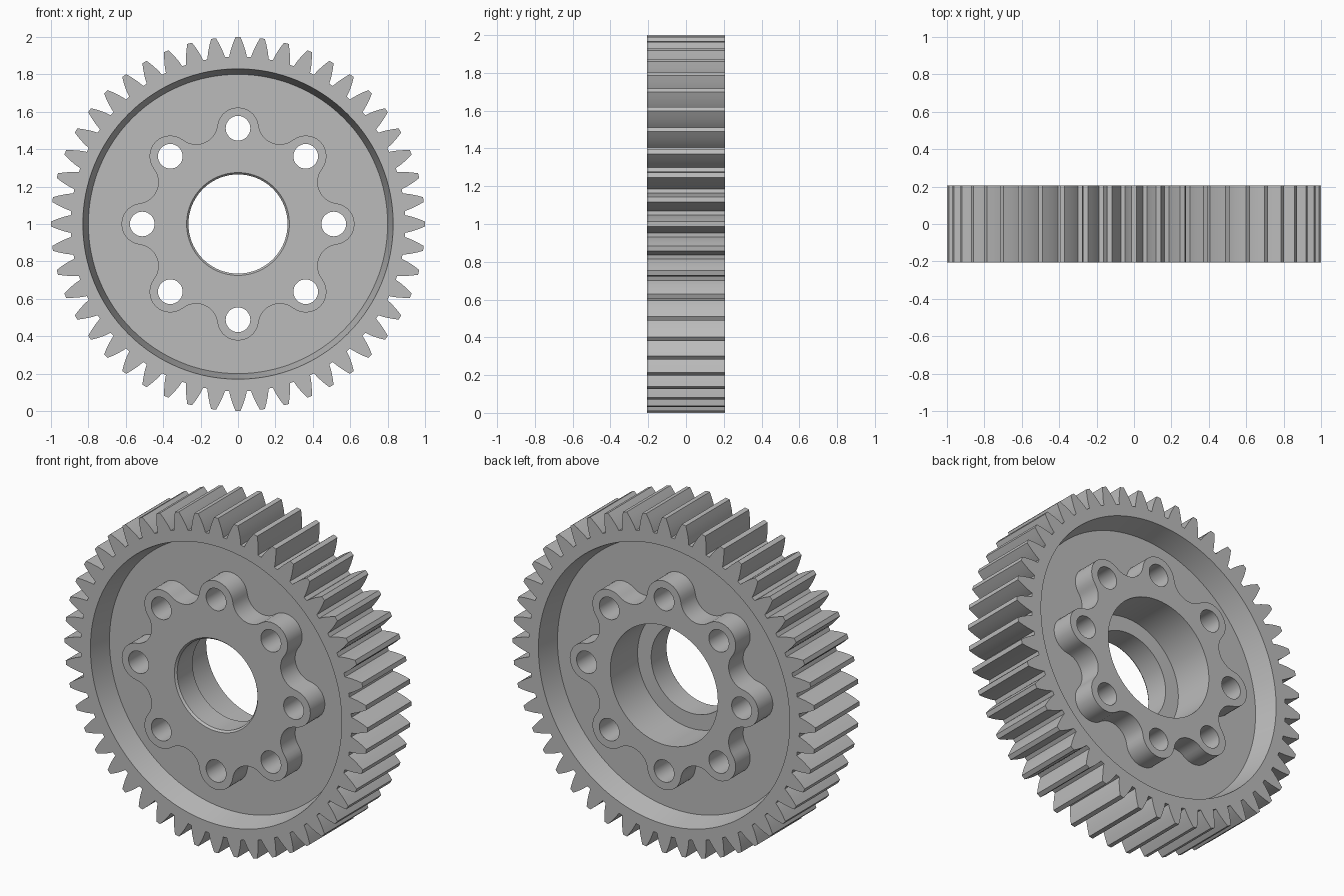
import bpy
import bmesh
from math import sin, cos, pi, tau, atan2, sqrt

if "Cube" in bpy.data.objects:
    bpy.data.objects.remove(bpy.data.objects["Cube"])

FACE = 0.207      # half thickness of rim and hub
WEB = 0.07        # half thickness of the web
TEETH = 48
LOBES = 8
BOLT_R = 0.512    # radius of the bolt circle

bm = bmesh.new()


def circle(r, n=96, cx=0.0, cz=0.0):
    return [(cx + r * cos(tau * i / n), cz + r * sin(tau * i / n)) for i in range(n)]


def ring(points, y):
    """Closed loop of vertices in the plane y, centred on the axle."""
    return [bm.verts.new((x, y, z + 1)) for x, z in points]


def wall(a, b):
    """Band of quads between two matching loops."""
    n = len(a)
    for i in range(n):
        j = (i + 1) % n
        bm.faces.new((a[i], a[j], b[j], b[i]))


def cap(*loops):
    """Flat face filling the space between an outer loop and its holes."""
    edges = []
    for loop in loops:
        for i, v in enumerate(loop):
            w = loop[(i + 1) % len(loop)]
            edges.append(bm.edges.get((v, w)) or bm.edges.new((v, w)))
    bmesh.ops.triangle_fill(bm, edges=edges, use_beauty=True, normal=(0, 1, 0))


def tooth_outline():
    # radius and half width from root to tip
    flank = [(0.895, 0.047), (0.915, 0.043), (0.94, 0.036), (0.97, 0.0255), (1.0, 0.013)]
    side = [(r, -w) for r, w in flank] + [(r, w) for r, w in reversed(flank)]
    points = []
    for k in range(TEETH):
        a = tau * k / TEETH
        for r, w in side:
            t = a + w / r
            points.append((r * cos(t), r * sin(t)))
    return points


def lobe_outline(lobe_r=0.111, fillet_r=0.115, steps=14):
    half = pi / LOBES
    fillet_c = BOLT_R * cos(half) + sqrt((lobe_r + fillet_r) ** 2 - (BOLT_R * sin(half)) ** 2)
    fx, fz = fillet_c * cos(half), fillet_c * sin(half)
    touch = atan2(fz, fx - BOLT_R)
    sweep = touch + pi - (half + pi)
    local = []
    for i in range(steps + 1):          # convex lobe
        t = -touch + 2 * touch * i / steps
        local.append((BOLT_R + lobe_r * cos(t), lobe_r * sin(t)))
    for i in range(1, steps):           # concave fillet to the next lobe
        t = half + pi + sweep * (1 - 2 * i / steps)
        local.append((fx + fillet_r * cos(t), fz + fillet_r * sin(t)))
    points = []
    for k in range(LOBES):
        c, s = cos(tau * k / LOBES), sin(tau * k / LOBES)
        points += [(x * c - z * s, x * s + z * c) for x, z in local]
    return points


teeth, lobes = tooth_outline(), lobe_outline()
bolts = [circle(0.066, 32, BOLT_R * cos(tau * k / LOBES), BOLT_R * sin(tau * k / LOBES))
         for k in range(LOBES)]

# Stepped bore: chamfered mouth in front, wide bearing seat behind
bore = [ring(circle(r), y) for r, y in
        [(0.275, -FACE), (0.265, -FACE + 0.012), (0.265, -0.05), (0.355, -0.05), (0.355, FACE)]]
for a, b in zip(bore, bore[1:]):
    wall(a, b)

# Front and back: toothed rim face, tapered recess, web and lobed hub
tooth_rings, bolt_rings = [], []
for side, mouth in ((-1, bore[0]), (1, bore[-1])):
    outer = ring(teeth, side * FACE)
    lip = ring(circle(0.83, 128), side * FACE)
    floor = ring(circle(0.80, 128), side * WEB)
    hub_base = ring(lobes, side * WEB)
    hub_top = ring(lobes, side * FACE)
    holes = [ring(b, side * FACE) for b in bolts]
    wall(lip, floor)
    wall(hub_base, hub_top)
    cap(outer, lip)
    cap(floor, hub_base)
    cap(hub_top, mouth, *holes)
    tooth_rings.append(outer)
    bolt_rings.append(holes)

# Tooth flanks and bolt holes run right through
wall(*tooth_rings)
for front, back in zip(*bolt_rings):
    wall(front, back)

bmesh.ops.recalc_face_normals(bm, faces=bm.faces)
mesh = bpy.data.meshes.new("spur_gear")
bm.to_mesh(mesh)
bm.free()
gear = bpy.data.objects.new("spur_gear", mesh)
bpy.context.collection.objects.link(gear)

# Plain grey metal
grey = bpy.data.materials.new("grey_metal")
grey.use_nodes = True
colour = (0.5, 0.5, 0.5, 1)
grey.diffuse_color = colour
grey.node_tree.nodes["Principled BSDF"].inputs["Base Color"].default_value = colour
mesh.materials.append(grey)

bpy.ops.object.select_all(action="DESELECT")
gear.select_set(True)
bpy.context.view_layer.objects.active = gear
bpy.ops.object.shade_smooth_by_angle(angle=pi / 9)
